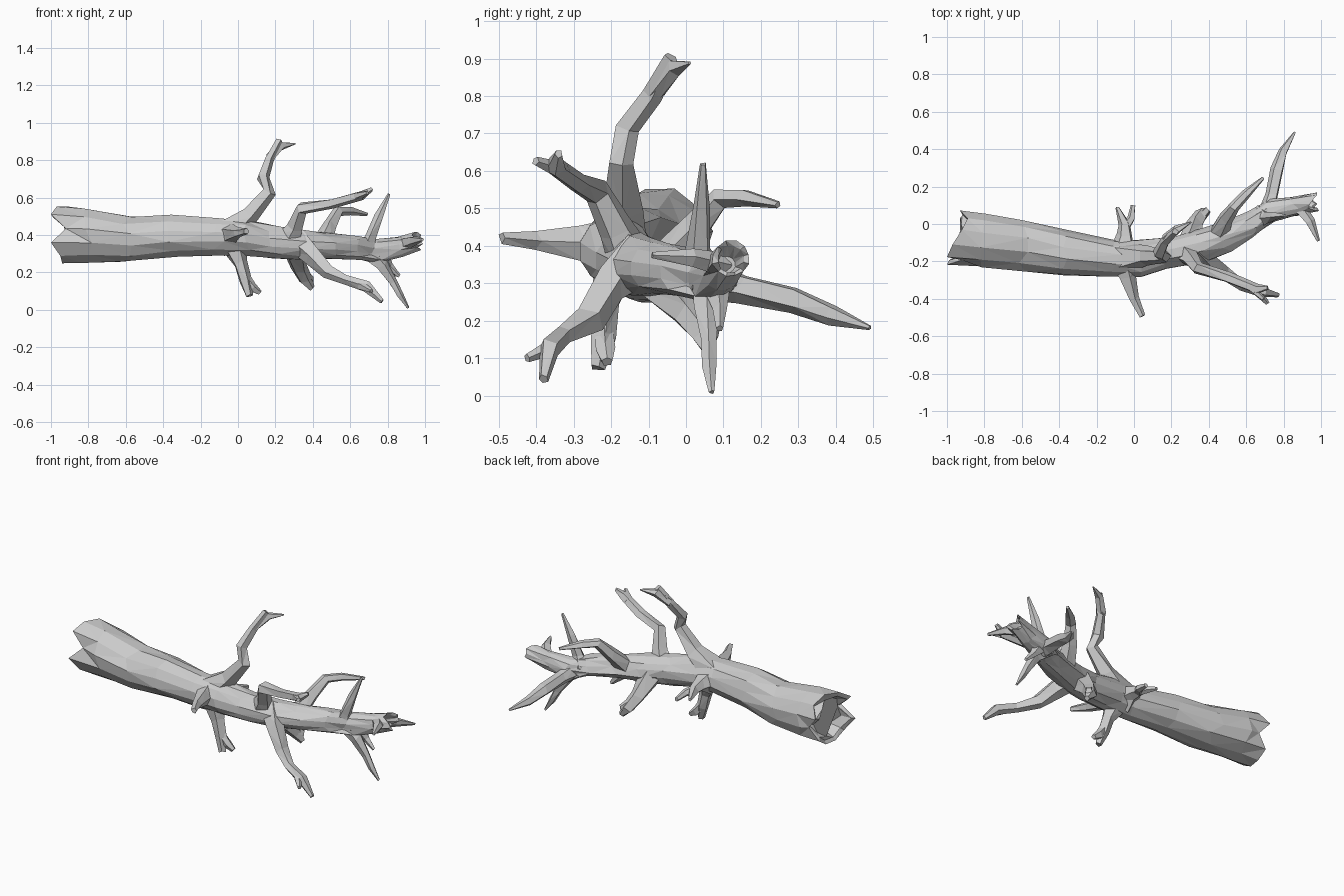
import bpy, bmesh, math, random
from mathutils import Vector

random.seed(4)


def finish(bm, name):
    bmesh.ops.recalc_face_normals(bm, faces=bm.faces)
    bmesh.ops.triangulate(bm, faces=[f for f in bm.faces if len(f.verts) == 4])
    me = bpy.data.meshes.new(name)
    bm.to_mesh(me)
    bm.free()
    ob = bpy.data.objects.new(name, me)
    bpy.context.collection.objects.link(ob)
    return ob


def skin(bm, rings):
    for a, b in zip(rings, rings[1:]):
        n = len(a)
        for i in range(n):
            j = (i + 1) % n
            bm.faces.new((a[i], a[j], b[j], b[i]))


def limb(bm, pts, n=5):
    """Faceted tube through (x, y, z, radius) points."""
    P = [Vector(p[:3]) for p in pts]
    side, rings = None, []
    for k, p in enumerate(P):
        t = (P[min(k + 1, len(P) - 1)] - P[max(k - 1, 0)]).normalized()
        side = t.orthogonal() if side is None else side - t * side.dot(t)
        side.normalize()
        up = t.cross(side)
        ring = []
        for i in range(n):
            a = math.tau * i / n
            r = pts[k][3] * random.uniform(0.9, 1.22)
            slide = t * random.uniform(-0.3, 0.3) * pts[k][3]
            ring.append(bm.verts.new(p + (side * math.cos(a) + up * math.sin(a)) * r + slide))
        rings.append(ring)
    skin(bm, rings)
    bm.faces.new(rings[0])
    bm.faces.new(rings[-1])


def branch(name, *limbs):
    bm = bmesh.new()
    for pts in limbs:
        limb(bm, pts)
    return finish(bm, name)


# Trunk: cross sections (x, centre y, centre z, half depth, half height)
sections = [
    (-0.80, -0.085, 0.395, 0.150, 0.145), (-0.60, -0.112, 0.375, 0.142, 0.123),
    (-0.35, -0.155, 0.393, 0.122, 0.115), (-0.10, -0.188, 0.390, 0.099, 0.100),
    (0.03, -0.185, 0.385, 0.099, 0.094), (0.20, -0.155, 0.360, 0.085, 0.085),
    (0.36, -0.120, 0.345, 0.088, 0.080), (0.50, -0.070, 0.340, 0.080, 0.070),
    (0.63, 0.000, 0.330, 0.068, 0.066), (0.74, 0.070, 0.312, 0.065, 0.065),
    (0.85, 0.095, 0.335, 0.050, 0.055)]
N = 12
bm = bmesh.new()


def trunk_ring(s, xs=None, jit=0.04, mult=None):
    x, cy, cz, ry, rz = s
    out = []
    for i in range(N):
        a = math.tau * (i + 0.5) / N
        m = (1 + random.uniform(-jit, jit)) * (mult[i] if mult else 1)
        px = xs[i] if xs else x + random.uniform(-0.035, 0.035)
        out.append(bm.verts.new((px, cy + ry * m * math.cos(a), cz + rz * m * math.sin(a))))
    return out


# Broken, hollowed ends with jagged rims
left_rim = [-0.93, -0.89, -0.92, -0.97, -1.0, -0.92, -1.0, -0.95, -0.94, -0.93, -0.93, -0.87]
lobes = [1.0, 0.98, 1.04, 1.03, 1.04, 0.88, 1.05, 1.06, 1.06, 1.04, 1.0, 0.86]
right_rim = [0.97, 0.98, 0.96, 0.94, 0.93, 0.97, 0.99, 0.96, 0.98, 0.95, 0.94, 0.98]
left = (0, -0.07, 0.40, 0.145, 0.15)
right = (0, 0.12, 0.365, 0.05, 0.048)
rings = [trunk_ring((-0.90, -0.075, 0.40, 0.105, 0.108), jit=0.02, mult=lobes),
         trunk_ring((0, -0.07, 0.40, 0.122, 0.127), [x + 0.012 for x in left_rim], 0.02, lobes),
         trunk_ring(left, left_rim, 0.02, lobes)]
rings += [trunk_ring(s) for s in sections]
rings += [trunk_ring(right, right_rim, 0.08),
          trunk_ring((0, 0.12, 0.365, 0.036, 0.035), [x - 0.01 for x in right_rim], 0.05),
          trunk_ring((0.90, 0.11, 0.35, 0.022, 0.022), [0.90] * N, 0.03)]
skin(bm, rings)
bm.faces.new(rings[0])
bm.faces.new(rings[-1])
finish(bm, "trunk")

# Upward branches
branch("tall_branch",
       [(-0.06, -0.18, 0.40, 0.085), (0.05, -0.17, 0.50, 0.05), (0.165, -0.17, 0.63, 0.034),
        (0.135, -0.155, 0.71, 0.032), (0.165, -0.09, 0.80, 0.027), (0.22, -0.04, 0.90, 0.018)],
       [(0.17, -0.08, 0.81, 0.024), (0.225, -0.03, 0.875, 0.022), (0.305, 0.01, 0.888, 0.004)])
branch("upper_front_branch",
       [(0.26, -0.14, 0.36, 0.065), (0.31, -0.19, 0.45, 0.042), (0.34, -0.235, 0.54, 0.034),
        (0.50, -0.285, 0.565, 0.028), (0.66, -0.35, 0.61, 0.025), (0.715, -0.34, 0.645, 0.012)],
       [(0.62, -0.33, 0.60, 0.024), (0.69, -0.40, 0.625, 0.012)])
branch("upper_back_branch",
       [(0.44, -0.07, 0.34, 0.06), (0.49, 0.03, 0.45, 0.035), (0.535, 0.09, 0.53, 0.028),
        (0.60, 0.16, 0.53, 0.024), (0.69, 0.245, 0.51, 0.009)])
branch("spike_branch",
       [(0.68, 0.04, 0.31, 0.06), (0.71, 0.035, 0.39, 0.032),
        (0.755, 0.04, 0.50, 0.022), (0.808, 0.045, 0.62, 0.008)])

# Sideways branches
branch("front_stub",
       [(-0.06, -0.20, 0.395, 0.07), (-0.03, -0.29, 0.405, 0.042),
        (0.0, -0.40, 0.41, 0.025), (0.045, -0.49, 0.42, 0.016)])
branch("back_stub",
       [(-0.06, -0.15, 0.38, 0.08), (-0.05, -0.06, 0.37, 0.036), (-0.05, 0.0, 0.36, 0.03),
        (-0.09, 0.09, 0.345, 0.010)],
       [(-0.05, -0.02, 0.36, 0.03), (-0.015, 0.03, 0.345, 0.02), (-0.005, 0.10, 0.33, 0.012)])
branch("long_back_branch",
       [(0.71, 0.03, 0.31, 0.055), (0.735, 0.15, 0.29, 0.038), (0.765, 0.29, 0.255, 0.036),
        (0.80, 0.39, 0.215, 0.024), (0.86, 0.49, 0.182, 0.006)])
branch("end_twig",
       [(0.88, 0.10, 0.35, 0.035), (0.94, 0.02, 0.37, 0.025), (0.985, -0.09, 0.375, 0.008)])

# Downward branches
branch("lower_middle_branch",
       [(-0.03, -0.19, 0.36, 0.07), (0.01, -0.21, 0.25, 0.036), (0.035, -0.22, 0.16, 0.032),
        (0.06, -0.235, 0.075, 0.018)],
       [(0.03, -0.22, 0.18, 0.028), (0.08, -0.215, 0.12, 0.026), (0.12, -0.21, 0.09, 0.014)])
branch("lower_back_branch",
       [(0.30, -0.10, 0.32, 0.065), (0.33, 0.0, 0.22, 0.042), (0.36, 0.05, 0.16, 0.033),
        (0.395, 0.065, 0.115, 0.015)],
       [(0.34, 0.02, 0.20, 0.03), (0.39, 0.075, 0.16, 0.018)])
branch("lower_front_branch",
       [(0.33, -0.13, 0.36, 0.07), (0.40, -0.205, 0.29, 0.048), (0.48, -0.26, 0.20, 0.038),
        (0.58, -0.33, 0.16, 0.028), (0.69, -0.365, 0.125, 0.028), (0.77, -0.38, 0.045, 0.012)],
       [(0.66, -0.36, 0.13, 0.025), (0.715, -0.425, 0.10, 0.011)])
branch("lower_end_branch",
       [(0.70, 0.06, 0.31, 0.05), (0.77, 0.055, 0.24, 0.034), (0.83, 0.06, 0.15, 0.022),
        (0.865, 0.062, 0.08, 0.018), (0.91, 0.068, 0.01, 0.007)])
branch("lower_end_twig",
       [(0.76, 0.08, 0.30, 0.04), (0.81, 0.09, 0.23, 0.022), (0.86, 0.09, 0.18, 0.01)])
